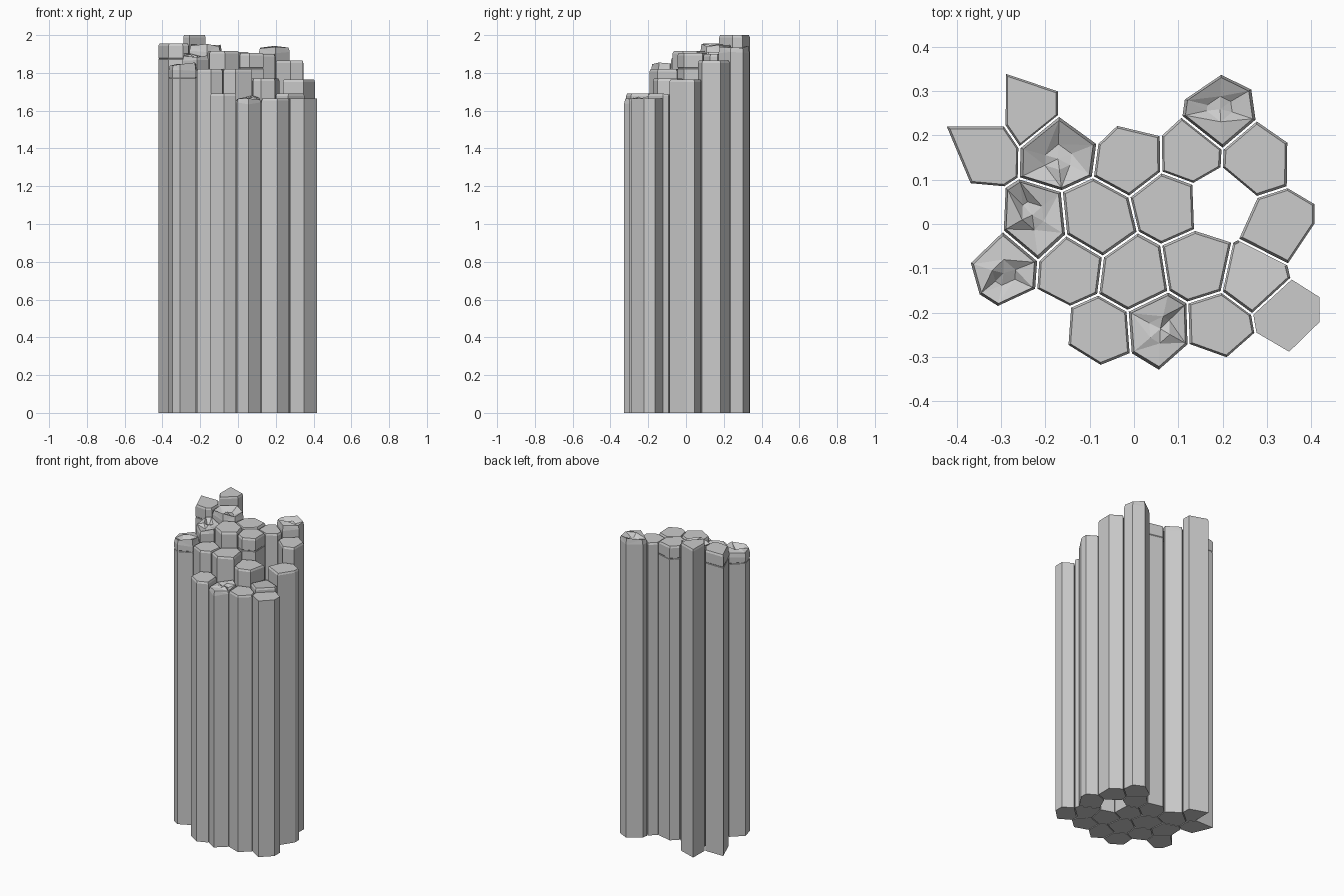
import bpy, bmesh, random
from mathutils import Vector

random.seed(4)
if "Cube" in bpy.data.objects:
    bpy.data.objects.remove(bpy.data.objects["Cube"], do_unlink=True)

# One grey stone
stone = bpy.data.materials.new("grey_stone")
stone.use_nodes = True
GREY = (0.6, 0.6, 0.6, 1.0)
stone.diffuse_color = GREY
stone.node_tree.nodes["Principled BSDF"].inputs["Base Color"].default_value = GREY

# Column seeds: x, y, height, kind of top
COLUMNS = [
    (-.350, .182, 1.955, "capped"), (-.233, .261, 2.00, "plain"),
    (-.166, .178, 1.955, "broken"), (-.003, .156, 1.91, "capped"),
    (.125, .158, 1.90, "plain"), (.193, .244, 1.95, "broken"),
    (.273, .150, 1.865, "plain"), (.326, -.014, 1.765, "plain"),
    (-.224, -.011, 1.905, "broken"), (-.086, .003, 1.915, "plain"),
    (.083, .044, 1.905, "capped"), (-.288, -.087, 1.855, "broken_cap"),
    (-.145, -.097, 1.82, "plain"), (-.003, -.115, 1.82, "plain"),
    (.143, -.092, 1.77, "plain"), (.272, -.120, 1.69, "sloped"),
    (.350, -.205, 1.665, "sharp"), (-.078, -.248, 1.69, "plain"),
    (.056, -.238, 1.68, "broken"), (.188, -.234, 1.665, "plain"),
]

# Empty seeds that bound the cluster, and the hole inside it
EMPTY = [
    (-.350, .262), (-.196, .371), (-.105, .262), (.024, .268), (.107, .371),
    (.269, .400), (.354, .267), (.422, .148), (.494, -.012), (.428, -.082),
    (.490, -.205), (.436, -.293), (.275, -.333), (.149, -.343), (-.027, -.374),
    (-.141, -.350), (-.218, -.238), (-.390, -.247), (-.441, -.130),
    (-.367, -.005), (-.450, .140), (.188, .048),
]
SEEDS = [Vector(c[:2]) for c in COLUMNS] + [Vector(e) for e in EMPTY]
GAP = 0.0025


def clip(poly, point, normal):
    """Keep the part of a polygon behind a line."""
    out = []
    for a, b in zip(poly, poly[1:] + poly[:1]):
        da, db = (a - point).dot(normal), (b - point).dot(normal)
        if da <= 0:
            out.append(a)
        if da * db < 0:
            out.append(a.lerp(b, da / (da - db)))
    return out


def cell(seed):
    """Outline of the area nearest to a seed, pulled in by the joint gap."""
    poly = [seed + Vector(p) for p in ((-1, -1), (1, -1), (1, 1), (-1, 1))]
    for other in SEEDS:
        if other != seed:
            normal = (other - seed).normalized()
            poly = clip(poly, (seed + other) / 2 - normal * GAP, normal)
    return [p for i, p in enumerate(poly) if (p - poly[i - 1]).length > 0.004]


def column(name, seed, height, kind):
    outline = cell(seed)
    centre = sum(outline, Vector((0, 0))) / len(outline)
    bm = bmesh.new()

    def ring(z, scale=1.0, jitter=0.0):
        return [bm.verts.new((*(centre + (p - centre) * scale),
                              z - random.random() * jitter)) for p in outline]

    # Shaft, with a cracked joint under the capped ones
    rings = [ring(0)]
    if "cap" in kind:
        joint = height - 0.08
        rings += [ring(joint - .004), ring(joint - .002, .975),
                  ring(joint + .002, .975), ring(joint + .004)]

    # Worn rim, broken crown or sharp end
    if "broken" in kind:
        rings += [ring(height - .035, 1, .012), ring(height, .92, .025),
                  ring(height - .005, .35, .03)]
    elif kind == "sharp":
        rings += [ring(height)]
    else:
        rings += [ring(height - .012), ring(height, .93)]
    if kind == "sloped":
        for v in rings[-1]:
            v.co.z -= max(0, v.co.y - centre.y) * 0.25

    for low, high in zip(rings, rings[1:]):
        for i in range(len(outline)):
            bm.faces.new((low[i - 1], low[i], high[i], high[i - 1]))
    bm.faces.new(rings[0])
    top = bm.faces.new(rings[-1])
    if "broken" in kind:
        bmesh.ops.poke(bm, faces=[top], offset=-0.01)
        crown = [f for f in bm.faces if f.calc_center_median().z > height - .04]
        bmesh.ops.triangulate(bm, faces=crown)
    bmesh.ops.recalc_face_normals(bm, faces=bm.faces[:])

    mesh = bpy.data.meshes.new(name)
    bm.to_mesh(mesh)
    bm.free()
    mesh.materials.append(stone)
    bpy.context.collection.objects.link(bpy.data.objects.new(name, mesh))


for number, (x, y, height, kind) in enumerate(COLUMNS, 1):
    column(f"stone_column_{number}", Vector((x, y)), height, kind)
